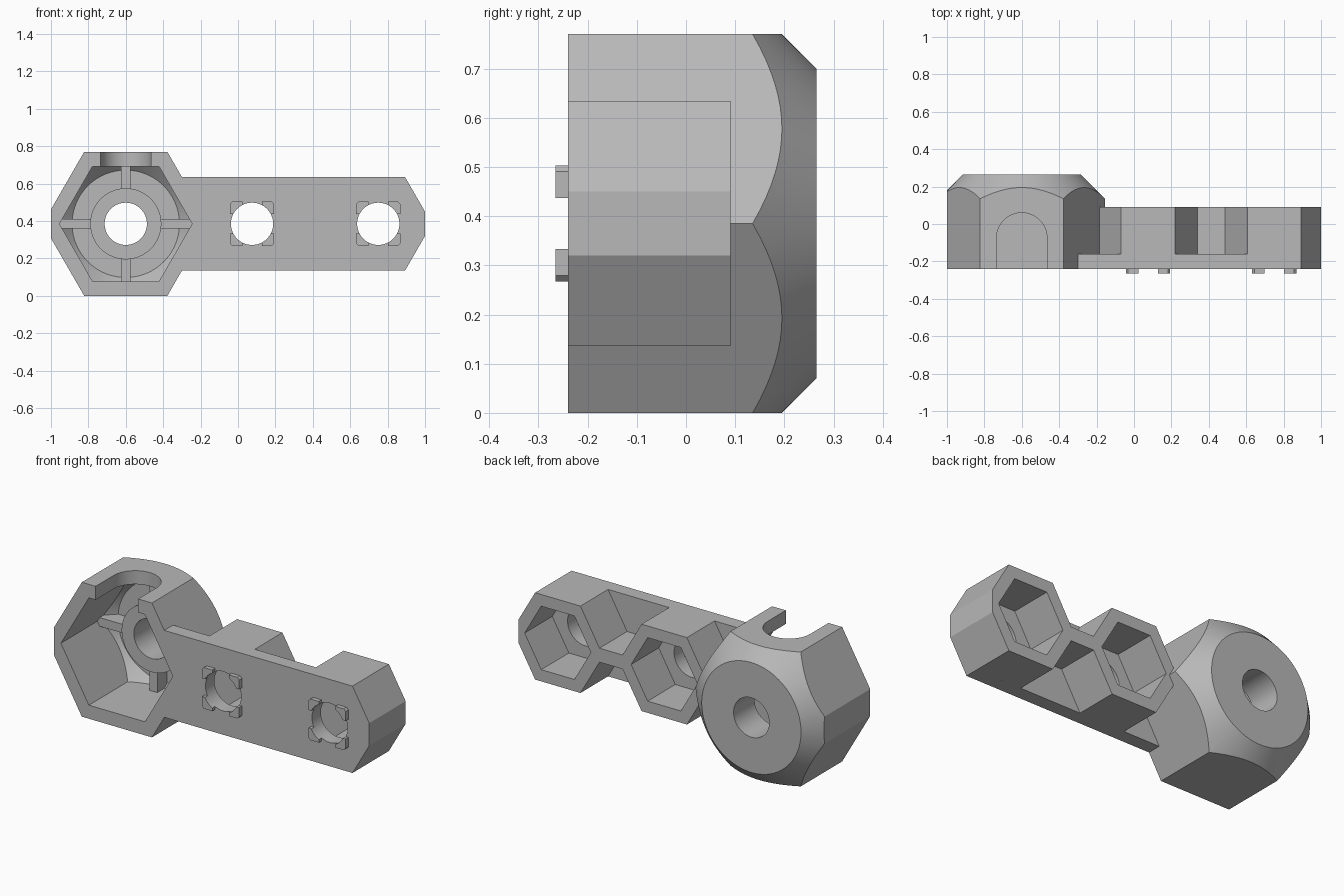
import bpy, bmesh, math
from mathutils import Matrix, Vector

if "Cube" in bpy.data.objects:
    bpy.data.objects.remove(bpy.data.objects["Cube"])

grey = bpy.data.materials.new("plain grey")
grey.use_nodes = True
colour = (0.48, 0.48, 0.48, 1)
grey.diffuse_color = colour
grey.node_tree.nodes["Principled BSDF"].inputs["Base Color"].default_value = colour

MID = 0.385                      # height of the bore axis
FRONT, PLATE, BOSS, BACK = -0.24, -0.16, 0.09, 0.265
HEAD_X, BORES = -0.6, (0.075, 0.75)


def finish(name, bm):
    bmesh.ops.recalc_face_normals(bm, faces=bm.faces)
    mesh = bpy.data.meshes.new(name)
    bm.to_mesh(mesh)
    bm.free()
    mesh.materials.append(grey)
    ob = bpy.data.objects.new(name, mesh)
    bpy.context.collection.objects.link(ob)
    return ob


def prism(name, profile, y0, y1):
    """Extrude an (x, z) outline along y."""
    bm = bmesh.new()
    face = bm.faces.new([bm.verts.new((x, y0, z)) for x, z in profile])
    new = bmesh.ops.extrude_face_region(bm, geom=[face])["geom"]
    bmesh.ops.translate(bm, vec=(0, y1 - y0, 0),
                        verts=[v for v in new if isinstance(v, bmesh.types.BMVert)])
    return finish(name, bm)


def box(name, x0, x1, y0, y1, z0, z1):
    return prism(name, [(x0, z0), (x1, z0), (x1, z1), (x0, z1)], y0, y1)


def cone(name, x, y0, y1, r0, r1, segments=96):
    """Round solid along y."""
    bm = bmesh.new()
    place = Matrix.Translation((x, (y0 + y1) / 2, MID)) @ Matrix.Rotation(-math.pi / 2, 4, 'X')
    bmesh.ops.create_cone(bm, cap_ends=True, segments=segments, radius1=r0,
                          radius2=r1, depth=y1 - y0, matrix=place)
    return finish(name, bm)


def hexagon(x, r, left=0, right=0):
    """Hexagon outline with side tips optionally cut to a given half height."""
    points = []
    for i in range(6):
        a = i * math.pi / 3
        cut = {0: right, 3: left}.get(i, 0)
        side = 1 if i == 0 else -1
        if cut:
            tip = x + side * (r - cut / math.sqrt(3))
            points += [(tip, MID - side * cut), (tip, MID + side * cut)]
        else:
            points.append((x + r * math.cos(a), MID + r * math.sin(a)))
    return points


def combine(target, tool, operation):
    mod = target.modifiers.new("combine", 'BOOLEAN')
    mod.object, mod.operation, mod.solver = tool, operation, 'EXACT'
    bpy.context.view_layer.objects.active = target
    bpy.ops.object.modifier_apply(modifier=mod.name)
    bpy.data.objects.remove(tool)


# Hexagonal head with a conical back edge
body = prism("hex_socket_arm", hexagon(HEAD_X, 0.4446, left=0.077), FRONT, BACK)
combine(body, cone("head_chamfer", HEAD_X, -0.3, BACK, 0.88, 0.315), 'INTERSECT')

# Arm plate, hexagonal bosses and the web linking them
combine(body, box("arm_plate", -0.42, 0.75, FRONT, PLATE, MID - 0.249, MID + 0.249), 'UNION')
for x, tip in zip(BORES, (0.04, 0.065)):
    combine(body, prism("boss", hexagon(x, 0.2875, 0.04, tip), FRONT, BOSS), 'UNION')
combine(body, box("web", -0.3, 0.7, -0.2, BOSS, MID - 0.04, MID + 0.04), 'UNION')

# Corner pegs around each bore
for x in BORES:
    for sx in (-1, 1):
        for sz in (-1, 1):
            corners = [(0.052, 0.118), (0.052, 0.09), (0.09, 0.052), (0.118, 0.052),
                       (0.118, 0.106), (0.106, 0.118)]
            outline = [(x + sx * px, MID + sz * pz) for px, pz in corners]
            combine(body, prism("peg", outline, -0.265, -0.2), 'UNION')

# Open cavity of the head
cavity = prism("cavity", hexagon(HEAD_X, 0.355), -0.3, 0.18)
combine(cavity, cone("cavity_chamfer", HEAD_X, -0.32, 0.18, 0.787, 0.287), 'INTERSECT')
combine(body, cavity, 'DIFFERENCE')

# Arched slot through the top wall
bm = bmesh.new()
bmesh.ops.create_cone(bm, cap_ends=True, segments=64, radius1=0.135, radius2=0.135, depth=0.25,
                      matrix=Matrix.Translation((HEAD_X, -0.075, 0.735)))
combine(body, finish("slot_arch", bm), 'DIFFERENCE')
combine(body, box("slot", HEAD_X - 0.135, HEAD_X + 0.135, -0.3, -0.075, 0.61, 0.86), 'DIFFERENCE')

# Hub and cross ribs on the cavity floor
combine(body, cone("hub", HEAD_X, 0.075, 0.21, 0.19, 0.19), 'UNION')
combine(body, box("side_ribs", HEAD_X - 0.37, HEAD_X + 0.37, 0.09, 0.2,
                  MID - 0.025, MID + 0.025), 'UNION')
combine(body, box("upright_ribs", HEAD_X - 0.025, HEAD_X + 0.025, 0.09, 0.2,
                  MID - 0.33, MID + 0.33), 'UNION')

# Hexagonal pockets behind the bosses, then all bores
for x in BORES:
    combine(body, prism("pocket", hexagon(x, 0.21), PLATE, 0.15), 'DIFFERENCE')
for x in (HEAD_X, *BORES):
    combine(body, cone("bore", x, -0.4, 0.4, 0.113, 0.113, 64), 'DIFFERENCE')

# Smooth round walls, crisp edges
bpy.ops.object.select_all(action='DESELECT')
body.select_set(True)
bpy.context.view_layer.objects.active = body
bpy.ops.object.shade_smooth_by_angle(angle=math.radians(25))
